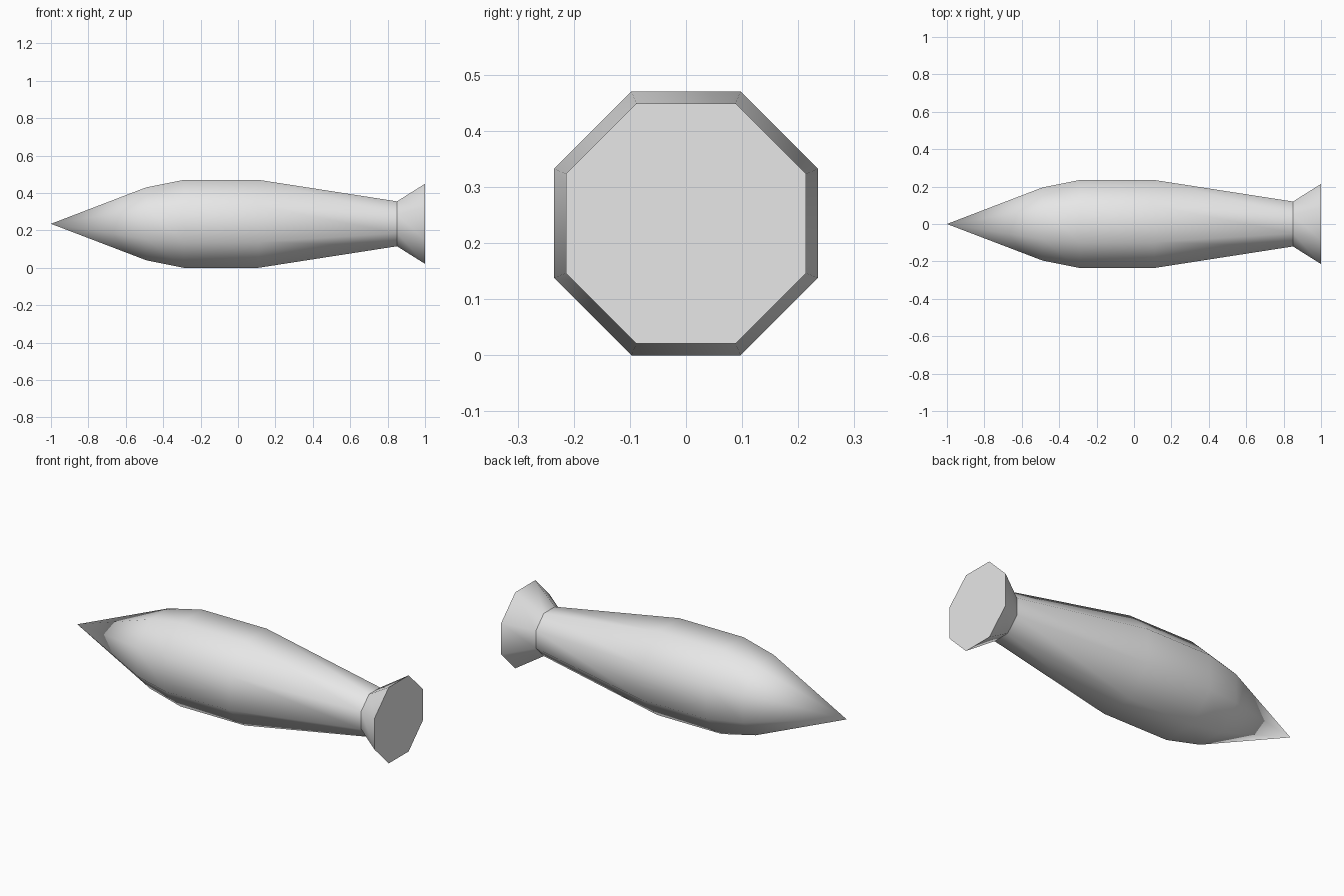
import bpy, bmesh
from math import cos, sin, pi

cube = bpy.data.objects.get("Cube")
if cube:
    bpy.data.objects.remove(cube, do_unlink=True)

SIDES = 8
AXIS_Z = 0.235

grey = bpy.data.materials.new("light_grey")
grey.use_nodes = True
grey.diffuse_color = (0.8, 0.8, 0.8, 1)
grey.node_tree.nodes["Principled BSDF"].inputs["Base Color"].default_value = grey.diffuse_color


def lathe(name, profile, cap_end=False):
    """Octagonal solid along x; profile holds (x, half height across flats)."""
    bm = bmesh.new()
    rings = []
    for x, half in profile:
        if half == 0:
            rings.append([bm.verts.new((x, 0, 0))] * SIDES)
            continue
        r = half / cos(pi / SIDES)
        angles = [(i + 0.5) * 2 * pi / SIDES for i in range(SIDES)]
        rings.append([bm.verts.new((x, r * cos(a), r * sin(a))) for a in angles])
    for a, b in zip(rings, rings[1:]):
        for i in range(SIDES):
            j = (i + 1) % SIDES
            corners = dict.fromkeys((a[i], a[j], b[j], b[i]))
            bm.faces.new(list(corners)).smooth = True
    if cap_end:
        cap = bm.faces.new(rings[-1])
        for edge in cap.edges:
            edge.smooth = False
    bmesh.ops.recalc_face_normals(bm, faces=bm.faces)
    # Open shells: make sure the walls face away from the axis
    bm.normal_update()
    wall = bm.faces[0] if len(bm.faces[:]) and not bm.faces.ensure_lookup_table() else None
    centre = wall.calc_center_median()
    if wall.normal.y * centre.y + wall.normal.z * centre.z < 0:
        bmesh.ops.reverse_faces(bm, faces=bm.faces)
    mesh = bpy.data.meshes.new(name)
    bm.to_mesh(mesh)
    bm.free()
    mesh.materials.append(grey)
    obj = bpy.data.objects.new(name, mesh)
    obj.location.z = AXIS_Z
    bpy.context.collection.objects.link(obj)
    return obj


# Pointed body tapering to the tail
lathe("body", [(-1, 0), (-0.49, 0.195), (-0.29, 0.235), (0.11, 0.235), (0.85, 0.12)])

# Flared tail with a flat end
lathe("tail_flare", [(0.85, 0.12), (1, 0.214)], cap_end=True)
